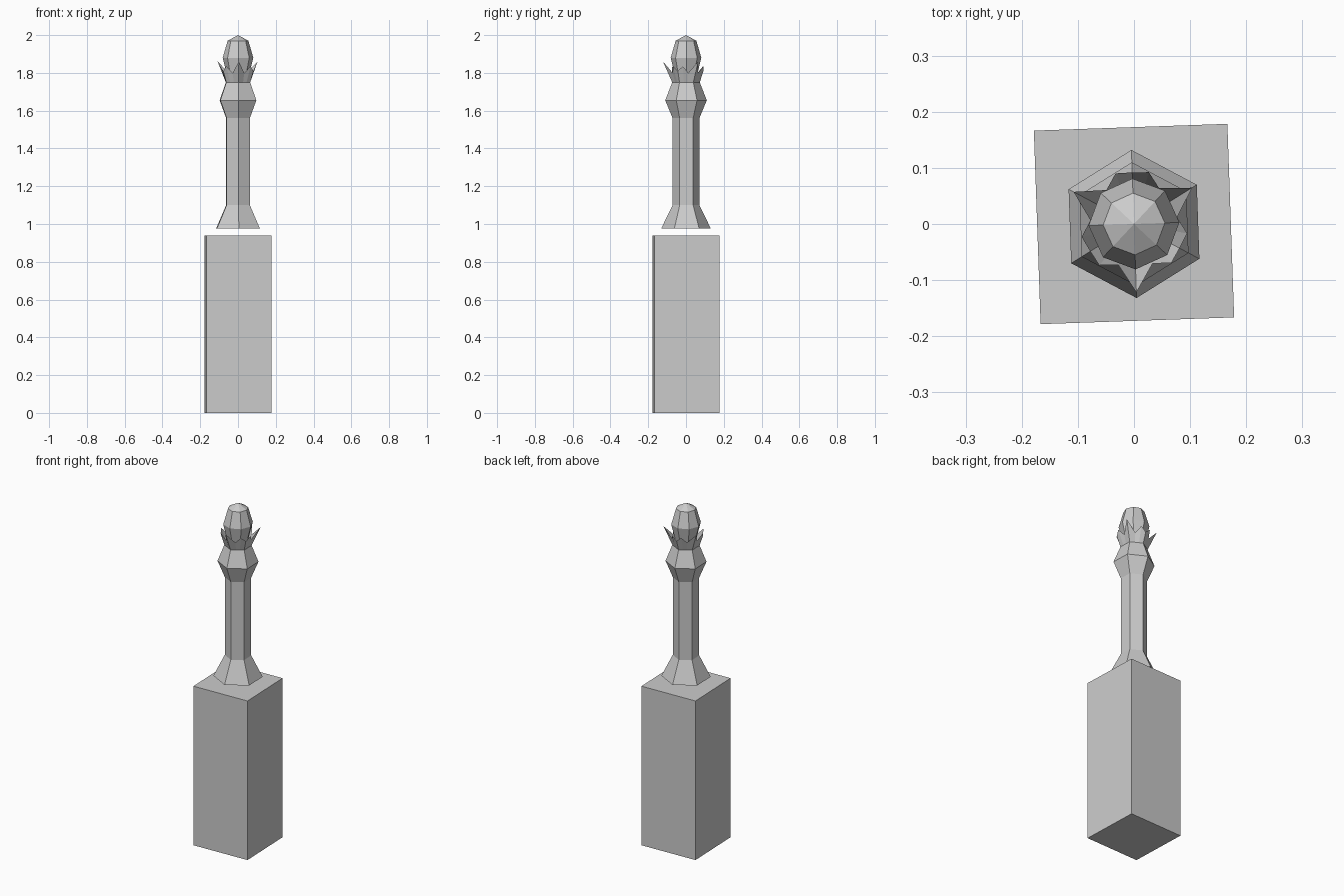
import bpy, bmesh
from math import cos, sin, pi, radians

cube = bpy.data.objects.get("Cube")
if cube:
    bpy.data.objects.remove(cube, do_unlink=True)

stone = bpy.data.materials.new("grey stone")
stone.use_nodes = True
GREY = (0.6, 0.6, 0.6, 1)
stone.diffuse_color = GREY
stone.node_tree.nodes["Principled BSDF"].inputs["Base Color"].default_value = GREY

TURN = radians(2)  # the whole post is turned slightly


def polar(r, angle, z):
    return (r * cos(angle), r * sin(angle), z)


def loft(name, rings, cap_bottom=True, cap_top=True):
    """Skin a stack of equally long point rings."""
    bm = bmesh.new()
    loops = [[bm.verts.new(p) for p in ring] for ring in rings]
    n = len(loops[0])
    for low, high in zip(loops, loops[1:]):
        for i in range(n):
            j = (i + 1) % n
            bm.faces.new((low[i], low[j], high[j], high[i]))
    if cap_bottom:
        bm.faces.new(loops[0][::-1])
    if cap_top:
        bm.faces.new(loops[-1])
    bmesh.ops.remove_doubles(bm, verts=bm.verts, dist=1e-5)
    mesh = bpy.data.meshes.new(name)
    bm.to_mesh(mesh)
    bm.free()
    mesh.materials.append(stone)
    obj = bpy.data.objects.new(name, mesh)
    bpy.context.collection.objects.link(obj)
    return obj


def turned(name, sides, start, profile, **caps):
    """Faceted solid from (radius, height) pairs."""
    angles = [start + 2 * pi * i / sides for i in range(sides)]
    return loft(name, [[polar(r, a, z) for a in angles] for r, z in profile], **caps)


# Square base block
turned("base_block", 4, pi / 4 + TURN, [(0.244, 0), (0.244, 0.94)])

# Six-sided column with flared foot and collar
turned("column", 6, pi / 2 + TURN,
       [(0.132, 0.975), (0.071, 1.1), (0.071, 1.56), (0.11, 1.655), (0.073, 1.75)])

# Crown: three long spikes, with a pair of short ones between each
SPIKES = [(0, 0.122, 1.86), (23, 0.078, 1.80), (42, 0.096, 1.835),
          (60, 0.092, 1.81), (78, 0.096, 1.835), (97, 0.078, 1.80)]
lower, upper = [], []
for third in range(3):
    for deg, r, z in SPIKES:
        angle = radians(deg + 120 * third) - pi / 2 + TURN
        off = radians(deg % 60 - 30)
        lower.append(polar(0.073 * cos(pi / 6) / cos(off), angle, 1.75))
        upper.append(polar(r, angle, z))
loft("crown", [lower, upper], cap_bottom=False, cap_top=False)

# Eight-sided bud with a pointed cap
turned("bud", 8, pi / 2 + TURN,
       [(0.05, 1.752), (0.081, 1.88), (0.055, 1.97), (0, 2.0)], cap_top=False)
